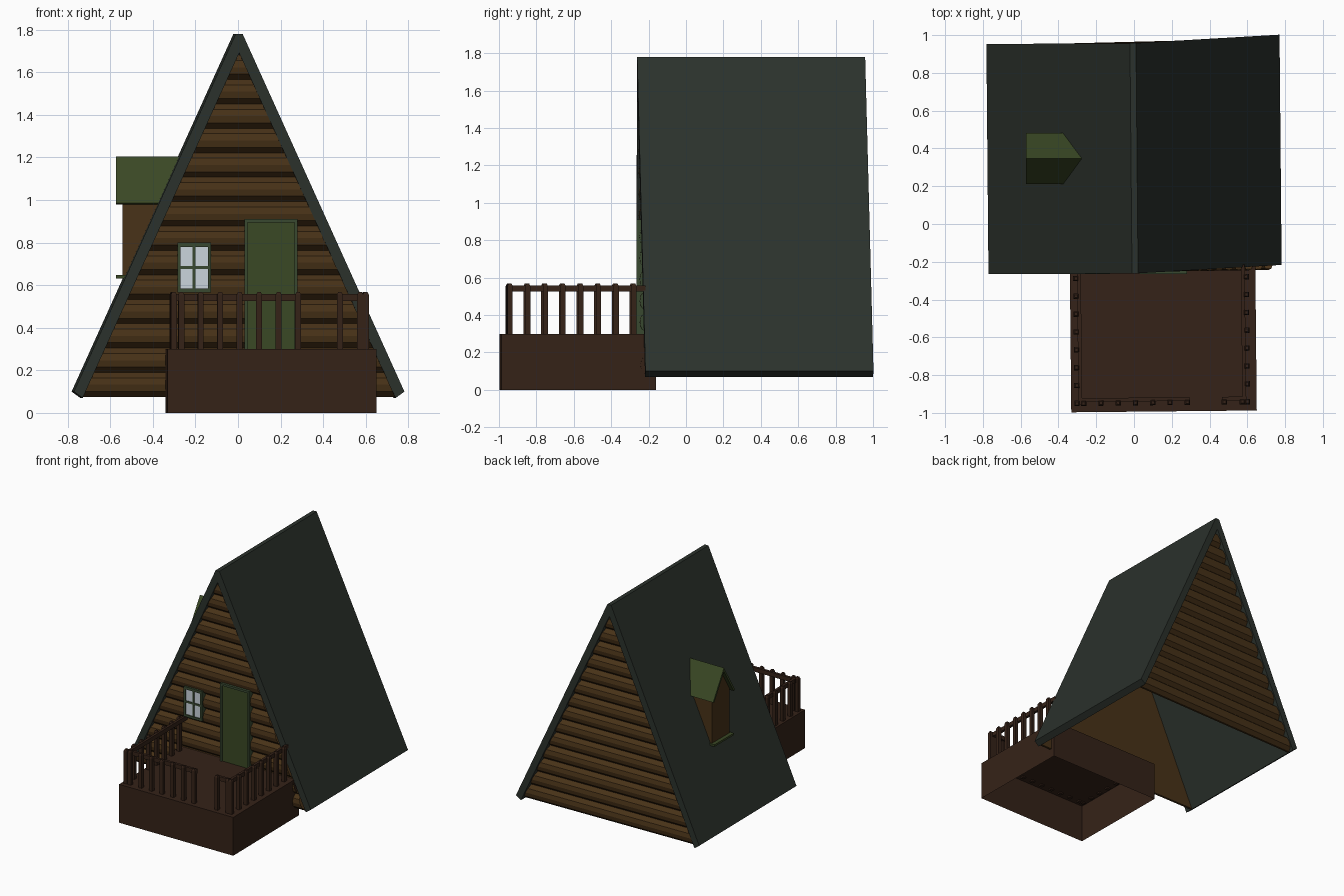
import bpy, bmesh
from math import radians
from mathutils import Matrix

if "Cube" in bpy.data.objects:
    bpy.data.objects.remove(bpy.data.objects["Cube"])


def material(name, r, g, b):
    m = bpy.data.materials.new(name)
    m.diffuse_color = (r, g, b, 1)
    m.use_nodes = True
    m.node_tree.nodes["Principled BSDF"].inputs["Base Color"].default_value = m.diffuse_color
    return m


ROOF = material("roof_dark", 0.024, 0.031, 0.025)
LOG = material("log_brown", 0.065, 0.032, 0.009)
DECK = material("deck_brown", 0.035, 0.016, 0.009)
GREEN = material("trim_green", 0.042, 0.065, 0.018)
FRAME = material("frame_green", 0.04, 0.065, 0.03)
GLASS = material("pane_glass", 0.6, 0.66, 0.72)


def make(name, bm, mat):
    bmesh.ops.recalc_face_normals(bm, faces=bm.faces)
    me = bpy.data.meshes.new(name)
    bm.to_mesh(me)
    bm.free()
    me.materials.append(mat)
    ob = bpy.data.objects.new(name, me)
    bpy.context.collection.objects.link(ob)
    return ob


def add_box(bm, x0, x1, y0, y1, z0, z1):
    mat = (Matrix.Translation(((x0 + x1) / 2, (y0 + y1) / 2, (z0 + z1) / 2))
           @ Matrix.Diagonal((x1 - x0, y1 - y0, z1 - z0, 1)))
    return bmesh.ops.create_cube(bm, size=1, matrix=mat)["verts"]


def boxes(name, mat, *dims):
    bm = bmesh.new()
    for d in dims:
        add_box(bm, *d)
    return make(name, bm, mat)


def prism(name, mat, front, back):
    bm = bmesh.new()
    a = [bm.verts.new(p) for p in front]
    b = [bm.verts.new(p) for p in back]
    n = len(a)
    bm.faces.new(a)
    bm.faces.new(b[::-1])
    for i in range(n):
        j = (i + 1) % n
        bm.faces.new((a[i], b[i], b[j], a[j]))
    return make(name, bm, mat)


def turn(x, y):
    # the house stands very slightly twisted
    return x - 0.009 * (y - 0.35)


# Two steep roof slabs; the right one is a little skewed
slab = [(0, 1.78), (0.016, 1.78), (0.776, 0.1), (0.735, 0.07), (0, 1.69)]
for side, name, shear in ((-1, "roof_left", -0.004), (1, "roof_right", 0.045)):
    ends = []
    for y in (-0.262, 0.957):
        ends.append([(turn(side * x, y), y + shear * x / 0.77, z) for x, z in slab])
    prism(name, ROOF, *ends)


# Gable walls of stacked faceted logs
def log_wall(name, y_base, outward, shear, inner):
    bm = bmesh.new()
    z0, z1, count = 0.075, 1.68, 14
    pitch = (z1 - z0) / count
    profile = []
    for i in range(count):
        for t, off in ((0, 0), (0.22, 0.03), (0.5, 0.037), (0.78, 0.03)):
            profile.append((z0 + (i + t) * pitch, off))
    profile.append((z1, 0))

    def pair(z, y):
        w = 0.735 * (1.69 - z) / 1.62
        return [bm.verts.new((turn(x, y), y + shear * max(x, 0), z)) for x in (-w, w)]

    rows = [pair(z, y_base + outward * off) for z, off in profile]
    for a, b in zip(rows, rows[1:]):
        bm.faces.new((a[0], a[1], b[1], b[0]))
    low, top = pair(z0, inner), pair(z1, inner)
    bm.faces.new((low[0], low[1], top[1], top[0]))
    bm.faces.new((low[0], low[1], rows[0][1], rows[0][0]))
    return make(name, bm, LOG)


log_wall("front_log_wall", -0.217, -1, 0.015, -0.2)
log_wall("back_log_wall", 0.91, 1, 0.05, 0.895)

# Door with frame
boxes("door", GREEN, (0.045, 0.265, -0.256, -0.205, 0.3, 0.895))
boxes("door_frame", FRAME,
      (0.03, 0.045, -0.264, -0.205, 0.3, 0.91),
      (0.265, 0.28, -0.264, -0.205, 0.3, 0.91),
      (0.045, 0.265, -0.264, -0.205, 0.893, 0.91))

# Four-pane window
boxes("window_pane", GLASS, (-0.275, -0.135, -0.256, -0.21, 0.58, 0.785))
boxes("window_frame", FRAME,
      (-0.285, -0.27, -0.264, -0.21, 0.565, 0.8),
      (-0.142, -0.127, -0.264, -0.21, 0.565, 0.8),
      (-0.27, -0.142, -0.264, -0.21, 0.565, 0.583),
      (-0.27, -0.142, -0.264, -0.21, 0.78, 0.8),
      (-0.213, -0.199, -0.261, -0.21, 0.583, 0.78),
      (-0.27, -0.142, -0.261, -0.21, 0.675, 0.69))

# Dormer on the left slope: gabled body, two roof leaves, sill
body = [(0.235, 0.64), (0.455, 0.64), (0.455, 0.995), (0.345, 1.175), (0.235, 0.995)]
depth = [-0.5, -0.5, -0.35, -0.26, -0.35]
prism("dormer_body", LOG, [(-0.543, y, z) for y, z in body],
      [(x, y, z) for x, (y, z) in zip(depth, body)])
for side, name in ((-1, "dormer_roof_front"), (1, "dormer_roof_back")):
    leaf = [(0, 1.205), (0.135, 0.985), (0.12, 0.978), (0, 1.175)]
    back = [-0.265, -0.365, -0.365, -0.265]
    prism(name, GREEN, [(-0.572, 0.347 + side * y, z) for y, z in leaf],
          [(x, 0.347 + side * y, z) for x, (y, z) in zip(back, leaf)])
boxes("dormer_sill", GREEN, (-0.572, -0.51, 0.225, 0.465, 0.632, 0.648))

# Raised deck, open underneath
bm = bmesh.new()
add_box(bm, -0.336, 0.646, -0.992, -0.165, 0, 0.3)
under = [f for f in bm.faces if f.calc_center_median().z < 0.01]
bmesh.ops.delete(bm, geom=under, context="FACES_ONLY")
deck_parts = [make("deck", bm, DECK)]

# Railing: balusters with tapered tops
front_x = [-0.27 + 0.0915 * i for i in range(7)] + [0.475, 0.57]
side_y = [-0.945 + 0.0945 * i for i in range(8)]
spots = [(x, -0.945) for x in front_x]
spots += [(x, y) for x in (-0.305, 0.597) for y in side_y]
bm = bmesh.new()
for x, y in spots:
    add_box(bm, x - 0.014, x + 0.014, y - 0.014, y + 0.014, 0.29, 0.555)
    cap = Matrix.Translation((x, y, 0.5615)) @ Matrix.Rotation(radians(45), 4, "Z")
    bmesh.ops.create_cone(bm, cap_ends=True, segments=4, radius1=0.0198,
                          radius2=0.011, depth=0.013, matrix=cap)
deck_parts.append(make("balusters", bm, DECK))

# Hand rails, with a gap at the front for the entrance
deck_parts.append(boxes("hand_rails", DECK,
                        (-0.3, 0.29, -0.938, -0.918, 0.525, 0.558),
                        (0.462, 0.592, -0.938, -0.918, 0.525, 0.558),
                        (-0.298, -0.278, -0.95, -0.22, 0.525, 0.558),
                        (0.57, 0.59, -0.95, -0.22, 0.525, 0.558)))

# Deck and railing share the slight twist
for ob in deck_parts:
    pivot = Matrix.Translation((0.155, -0.6, 0))
    ob.data.transform(pivot @ Matrix.Rotation(0.01, 4, "Z") @ pivot.inverted())
